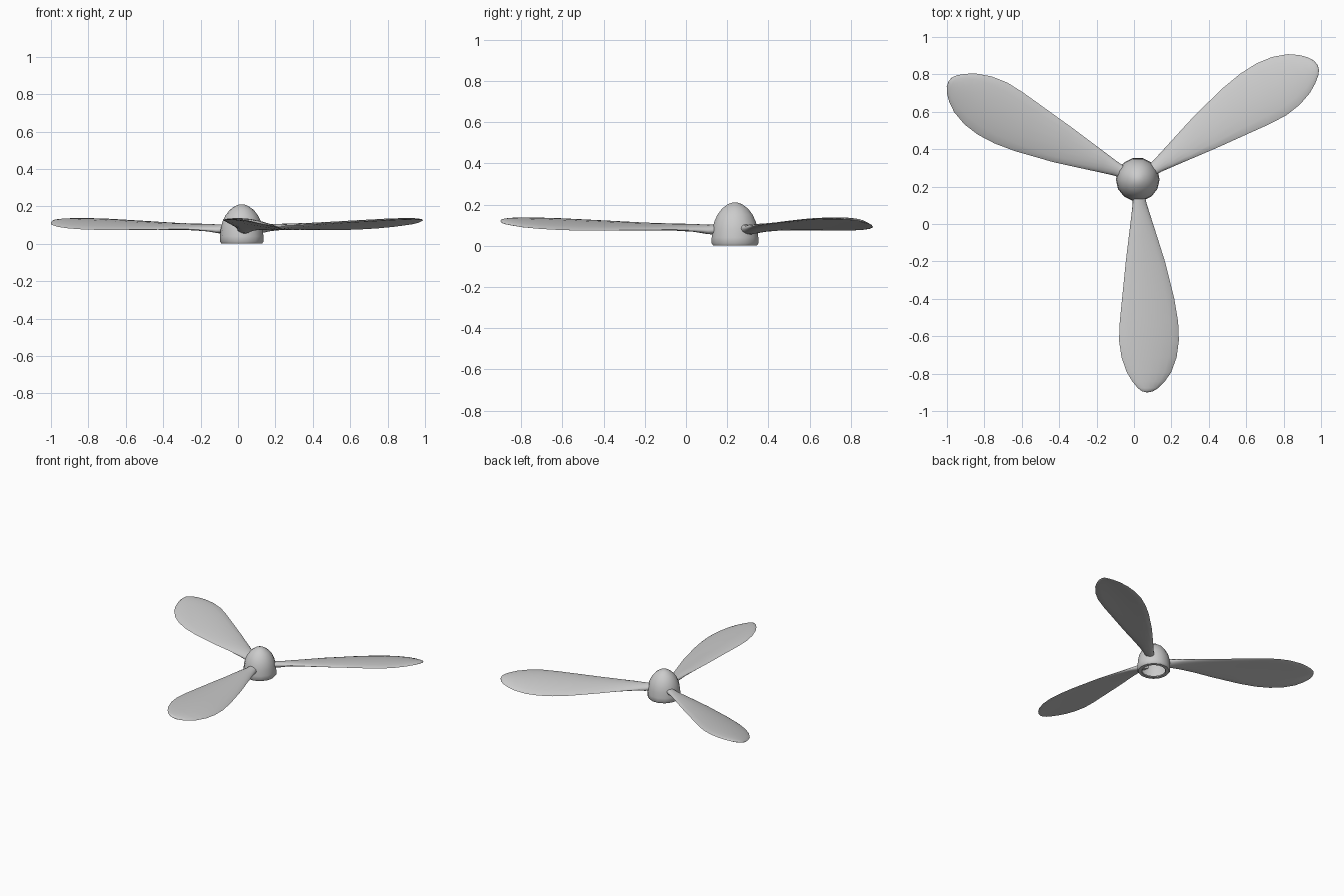
import bpy, bmesh, math
from mathutils import Vector

if "Cube" in bpy.data.objects:
    bpy.data.objects.remove(bpy.data.objects["Cube"])

CX, CY = 0.02, 0.238      # hub axis


def finish(name, bm, angle):
    bmesh.ops.recalc_face_normals(bm, faces=bm.faces)
    me = bpy.data.meshes.new(name)
    bm.to_mesh(me)
    bm.free()
    ob = bpy.data.objects.new(name, me)
    bpy.context.collection.objects.link(ob)
    bpy.ops.object.select_all(action='DESELECT')
    ob.select_set(True)
    bpy.context.view_layer.objects.active = ob
    bpy.ops.object.shade_smooth_by_angle(angle=math.radians(angle))
    ob.location = (CX, CY, 0)
    return ob


def bridge(bm, a, b):
    n = len(a)
    for i in range(n):
        bm.faces.new((a[i], a[(i + 1) % n], b[(i + 1) % n], b[i]))


# Hub: lathed spinner dome, open underneath with a rolled-in rim
profile = [(0.08, 0.006), (0.085, 0.0), (0.108, 0.0), (0.117, 0.012), (0.116, 0.04),
           (0.112, 0.08), (0.104, 0.115), (0.088, 0.15), (0.065, 0.18),
           (0.035, 0.202), (0.015, 0.209)]
SEG = 14
bm = bmesh.new()
rings = [[bm.verts.new((r * math.cos(2 * math.pi * i / SEG),
                        r * math.sin(2 * math.pi * i / SEG), z)) for i in range(SEG)]
         for r, z in profile]
for a, b in zip(rings, rings[1:]):
    bridge(bm, a, b)
tip = bm.verts.new((0, 0, 0.211))
for i in range(SEG):
    bm.faces.new((rings[-1][i], rings[-1][(i + 1) % SEG], tip))
finish("hub", bm, 40)

# Blade stations: radius, left edge, right edge, left z, right z, thickness, camber
stations = [
    (0.08, -0.026, 0.036, 0.083, 0.075, 0.050, 0.0),
    (0.13, -0.027, 0.048, 0.086, 0.072, 0.044, 0.0),
    (0.20, -0.035, 0.070, 0.094, 0.076, 0.034, 0.002),
    (0.30, -0.047, 0.102, 0.099, 0.078, 0.026, 0.004),
    (0.44, -0.064, 0.146, 0.106, 0.077, 0.022, 0.006),
    (0.64, -0.084, 0.196, 0.117, 0.074, 0.021, 0.010),
    (0.76, -0.096, 0.216, 0.123, 0.074, 0.021, 0.012),
    (0.86, -0.100, 0.220, 0.128, 0.077, 0.020, 0.013),
    (0.95, -0.087, 0.208, 0.131, 0.082, 0.019, 0.012),
    (1.03, -0.059, 0.179, 0.132, 0.090, 0.018, 0.010),
    (1.08, -0.029, 0.145, 0.131, 0.098, 0.016, 0.008),
    (1.115, 0.000, 0.110, 0.129, 0.105, 0.013, 0.005),
    (1.133, 0.024, 0.080, 0.126, 0.112, 0.009, 0.003),
]
N = 16


def blade(name, angle):
    bm = bmesh.new()
    loops = []
    for r, xl, xr, zl, zr, t, camber in stations:
        loop = []
        for i in range(N):
            a = 2 * math.pi * i / N
            u = (1 - math.cos(a)) / 2
            z = zl + (zr - zl) * u + camber * 4 * u * (1 - u) + t / 2 * math.sin(a)
            loop.append(bm.verts.new((xl + (xr - xl) * u, -r, z)))
        loops.append(loop)
    for a, b in zip(loops, loops[1:]):
        bridge(bm, a, b)
    bm.faces.new(loops[0])
    end = bm.verts.new((0.05, -1.139, 0.12))
    for i in range(N):
        bm.faces.new((loops[-1][i], loops[-1][(i + 1) % N], end))
    finish(name, bm, 60).rotation_euler.z = math.radians(angle)


for i, name in enumerate(("front_blade", "right_blade", "left_blade")):
    blade(name, 120 * i)
